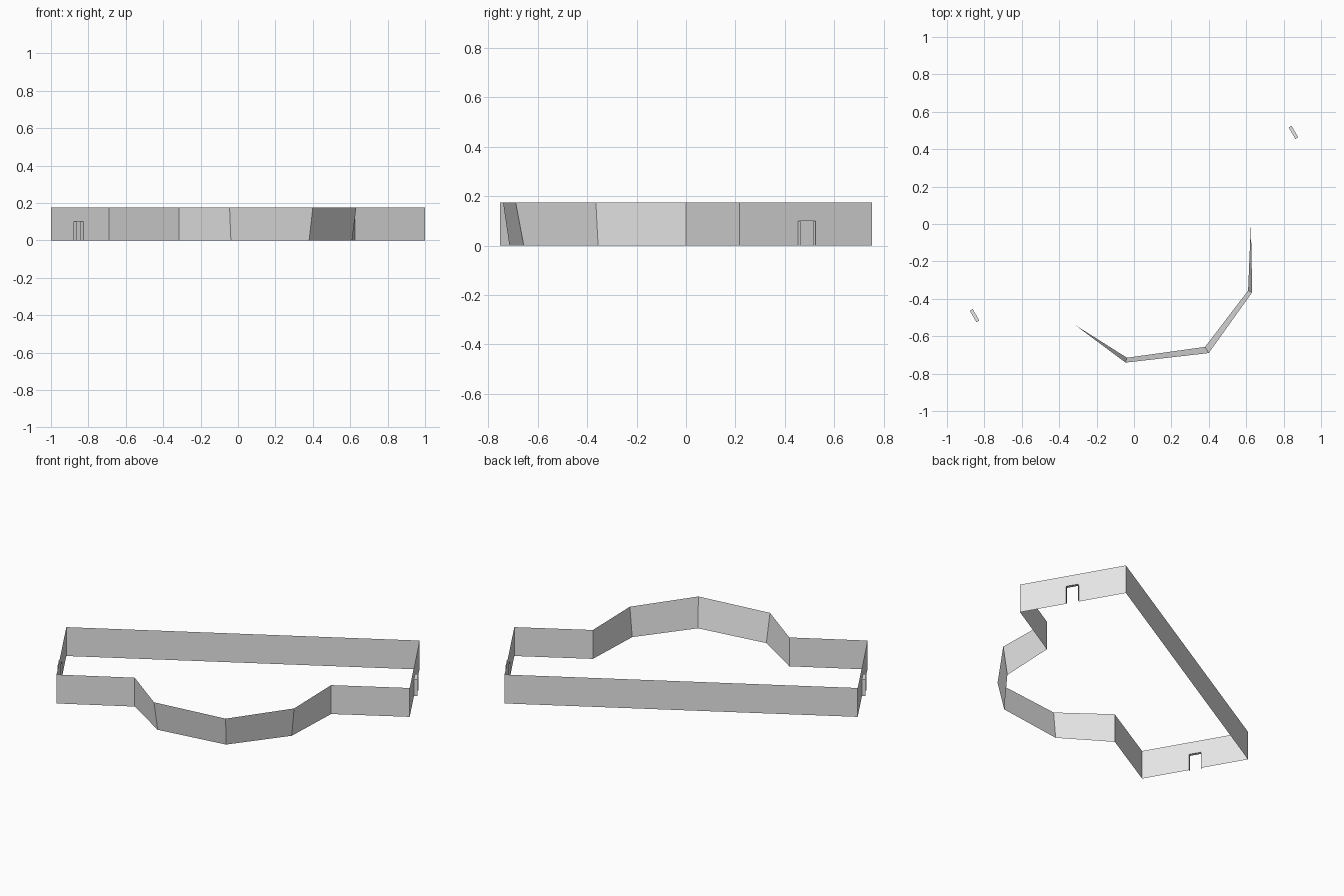
import bpy
from mathutils import Vector

cube = bpy.data.objects.get("Cube")
if cube:
    bpy.data.objects.remove(cube, do_unlink=True)

HEIGHT = 0.175
DOOR_W, DOOR_H, DOOR_D = 0.071, 0.1, 0.018
UP = Vector((0, 0, 1))

grey = bpy.data.materials.new("light grey")
grey.use_nodes = True
colour = (0.8, 0.8, 0.8, 1)
grey.diffuse_color = colour
grey.node_tree.nodes["Principled BSDF"].inputs["Base Color"].default_value = colour


def make_object(name, verts, faces):
    mesh = bpy.data.meshes.new(name)
    mesh.from_pydata([tuple(v) for v in verts], [], faces)
    mesh.materials.append(grey)
    obj = bpy.data.objects.new(name, mesh)
    bpy.context.collection.objects.link(obj)
    return obj


def ribbon(name, bottom, top=None):
    """Thin wall standing on a path; the top path may lean outward."""
    top = top or bottom
    n = len(bottom)
    verts = [Vector((x, y, 0)) for x, y in bottom]
    verts += [Vector((x, y, HEIGHT)) for x, y in top]
    make_object(name, verts, [(i, i + 1, n + i + 1, n + i) for i in range(n - 1)])


def end_wall(side, start, end):
    """Thin wall with a doorway cut out and a shallow frame projecting outward."""
    a, b = Vector((*start, 0)), Vector((*end, 0))
    along = (b - a).normalized()
    outward = along.cross(UP)
    mid = (a + b) / 2
    left, right = mid - along * DOOR_W / 2, mid + along * DOOR_W / 2
    door = [left, left + UP * DOOR_H, right + UP * DOOR_H, right]
    # wall pieces beside and above the doorway
    verts = [a, *door, b, b + UP * HEIGHT, a + UP * HEIGHT]
    make_object(side + "_end_wall", verts, [(0, 1, 2, 7), (2, 3, 6, 7), (3, 4, 5, 6)])
    # open door surround
    outer = [p + outward * DOOR_D for p in door]
    make_object(side + "_door_frame", door + outer,
                [(i, i + 4, i + 5, i + 1) for i in range(3)])


# Corners of the rectangular enclosure
back_right, front_right = (-1, -0.217), (-0.69, -0.753)
front_left, back_left = (1, 0.217), (0.69, 0.753)
bay_start, bay_end = (-0.315, -0.54), (0.625, 0)

# Straight walls
ribbon("back_wall", [back_left, back_right])
ribbon("right_front_wall", [front_right, bay_start])
ribbon("left_front_wall", [bay_end, front_left])

# Bay whose middle panels lean outward
ribbon("bay_wall",
       [bay_start, (-0.038, -0.715), (0.38, -0.657), (0.61, -0.356), bay_end],
       [bay_start, (-0.045, -0.741), (0.4, -0.69), (0.632, -0.365), bay_end])

# End walls with doorways
end_wall("right", back_right, front_right)
end_wall("left", front_left, back_left)
